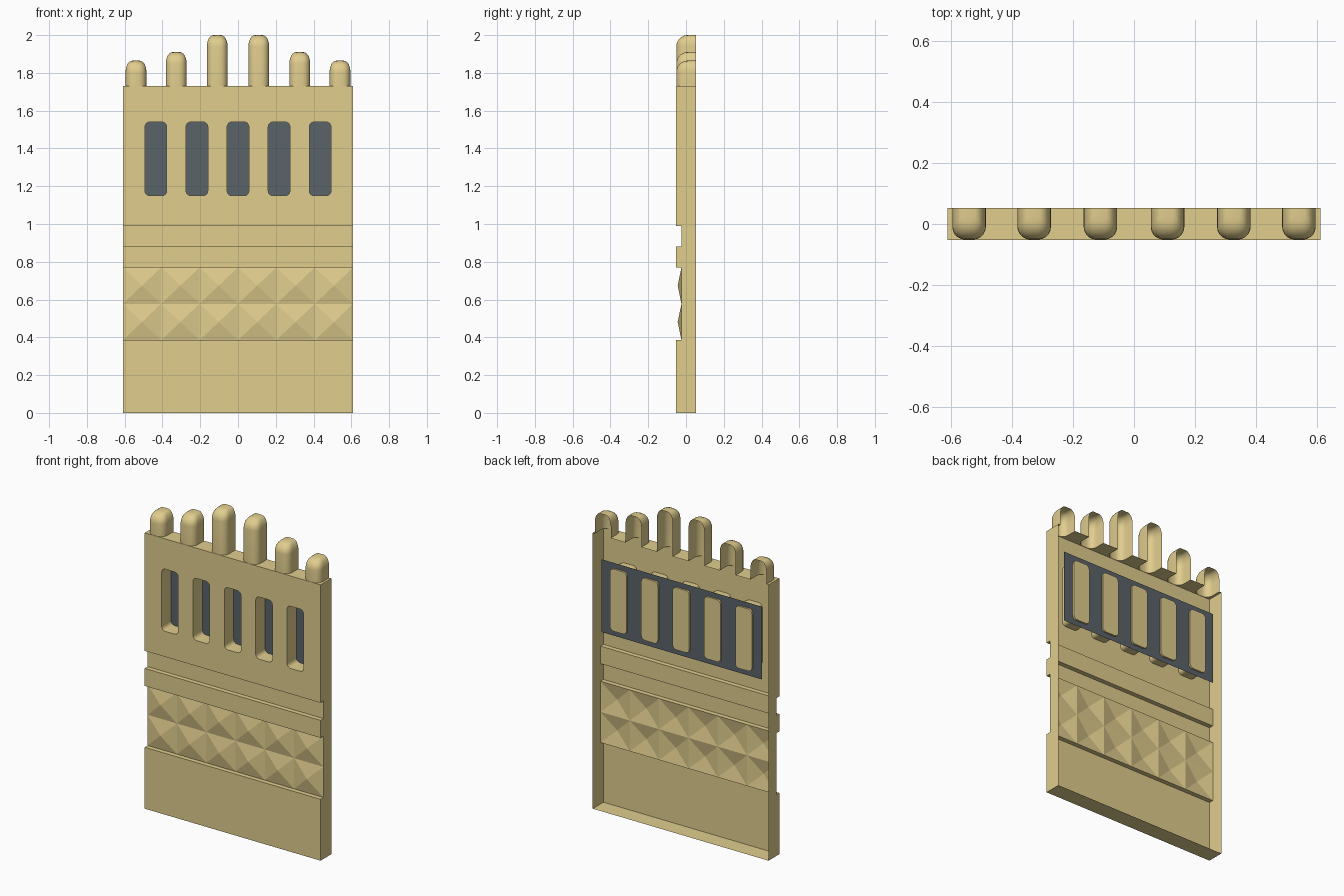
import bpy, bmesh
from math import sin, cos, pi, radians

if "Cube" in bpy.data.objects:
    bpy.data.objects.remove(bpy.data.objects["Cube"])

W, D = 0.61, 0.053          # half width, half depth
REC = -0.024                # depth of recessed bands
TOP = 1.73
SLOT_Z = (1.15, 1.54)
SLOTS = [i * 0.2175 for i in range(-2, 3)]
FINGERS = [(-0.54, 1.865), (-0.327, 1.91), (-0.11, 2.0),
           (0.11, 2.0), (0.327, 1.91), (0.54, 1.865)]


def material(name, rgb):
    m = bpy.data.materials.new(name)
    m.diffuse_color = (*rgb, 1)
    m.use_nodes = True
    m.node_tree.nodes["Principled BSDF"].inputs["Base Color"].default_value = m.diffuse_color
    return m


GOLD = material("gold", (0.75, 0.61, 0.27))
BLACK = material("black", (0.10, 0.125, 0.14))


def finish(bm, name, mat, smooth=False):
    """Turn the open shell's normals to the front and make the object."""
    bmesh.ops.remove_doubles(bm, verts=bm.verts, dist=1e-5)
    bmesh.ops.recalc_face_normals(bm, faces=bm.faces)
    if sum(f.normal.y * f.calc_area() for f in bm.faces) > 0:
        bmesh.ops.reverse_faces(bm, faces=bm.faces)
    me = bpy.data.meshes.new(name)
    bm.to_mesh(me)
    bm.free()
    me.materials.append(mat)
    ob = bpy.data.objects.new(name, me)
    bpy.context.collection.objects.link(ob)
    if smooth:
        bpy.ops.object.select_all(action='DESELECT')
        ob.select_set(True)
        bpy.context.view_layer.objects.active = ob
        bpy.ops.object.shade_smooth_by_angle(angle=radians(35))
    return ob


def face(bm, pts):
    return bm.faces.new([bm.verts.new(p) for p in pts])


def slot_outline(cx, hw=0.0575, r=0.025, n=4):
    z0, z1 = SLOT_Z
    corners = [(cx + hw - r, z1 - r), (cx - hw + r, z1 - r),
               (cx - hw + r, z0 + r), (cx + hw - r, z0 + r)]
    return [(x + r * cos((k + i / n) * pi / 2), z + r * sin((k + i / n) * pi / 2))
            for k, (x, z) in enumerate(corners) for i in range(n + 1)]


def finger_outline(cx, side=0.0, front=0.0, n=5):
    """U-shaped plan of a finger, open at the back."""
    hw, yf, r = 0.055 - side, -D + 0.002 + front, 0.042 - side * 0.7
    left = [(-hw + r * (1 - cos(a)), yf + r * (1 - sin(a)))
            for a in (i * pi / 2 / n for i in range(n + 1))]
    pts = [(-hw, D)] + left + [(-x, y) for x, y in reversed(left)] + [(hw, D)]
    return [(cx + x, y) for x, y in pts]


# Panel shell: stepped profile swept across the width, open at the back
bm = bmesh.new()
prof = [(D, 0), (-D, 0), (-D, 0.385), (REC, 0.385), (REC, 0.77), (-D, 0.77),
        (-D, 0.88), (REC, 0.88), (REC, 0.99), (-D, 0.99), (-D, TOP)]
for i, ((y0, z0), (y1, z1)) in enumerate(zip(prof, prof[1:])):
    if i in (3, 9):          # faceted band and slotted sheet are made below
        continue
    face(bm, [(-W, y0, z0), (W, y0, z0), (W, y1, z1), (-W, y1, z1)])
for x in (-W, W):
    face(bm, [(x, y, z) for y, z in prof + [(D, TOP)]])

# Top ledge with a U-shaped opening under each finger
ledge = [(-W, -D), (-W, D)]
for cx, _ in FINGERS:
    ledge += finger_outline(cx)
ledge += [(W, D), (W, -D)]
face(bm, [(x, y, TOP) for x, y in ledge])

# Upper front sheet with slot holes
edges = []
for loop in [[(-W, 0.99), (W, 0.99), (W, TOP), (-W, TOP)]] + [slot_outline(c) for c in SLOTS]:
    vs = [bm.verts.new((x, -D, z)) for x, z in loop]
    edges += [bm.edges.new((vs[i - 1], vs[i])) for i in range(len(vs))]
bmesh.ops.triangle_fill(bm, edges=edges, use_beauty=True, normal=(0, -1, 0))
finish(bm, "panel_shell", GOLD)

# Faceted band: two rows of shallow pyramids
bm = bmesh.new()
cols, z_rows = 6, (0.385, 0.5775, 0.77)
xs = [-W + 2 * W * i / cols for i in range(cols + 1)]
for z0, z1 in zip(z_rows, z_rows[1:]):
    for x0, x1 in zip(xs, xs[1:]):
        peak = ((x0 + x1) / 2, -0.044, (z0 + z1) / 2)
        c = [(x0, REC, z0), (x1, REC, z0), (x1, REC, z1), (x0, REC, z1)]
        for i in range(4):
            face(bm, [c[i - 1], c[i], peak])
finish(bm, "faceted_band", GOLD)

# Slot pockets: walls running back to a closed floor
for k, c in enumerate(SLOTS):
    bm = bmesh.new()
    o = slot_outline(c)
    for (xa, za), (xb, zb) in zip(o, o[1:] + o[:1]):
        face(bm, [(xa, -D, za), (xb, -D, zb), (xb, D - 0.002, zb), (xa, D - 0.002, za)])
    face(bm, [(x, D - 0.002, z) for x, z in o])
    finish(bm, f"slot_pocket_{k + 1}", GOLD, True)

# Dark backing sheet seen through the slots
bm = bmesh.new()
face(bm, [(-0.557, 0.04, 1.117), (0.557, 0.04, 1.117), (0.557, 0.04, 1.573), (-0.557, 0.04, 1.573)])
finish(bm, "dark_backing", BLACK)

# Rounded hollow fingers along the top
for k, (cx, zt) in enumerate(FINGERS):
    bm = bmesh.new()
    rings = [(TOP, 0, 0)]
    for i in range(7):
        a = i / 6 * pi / 2
        rings.append((zt - 0.06 + 0.06 * sin(a), 0.036 * (1 - cos(a)), 0.06 * (1 - cos(a))))
    loops = [[(x, y, z) for x, y in finger_outline(cx, s, f)] for z, s, f in rings]
    for lo, hi in zip(loops, loops[1:]):
        for j in range(len(lo) - 1):
            face(bm, [lo[j], lo[j + 1], hi[j + 1], hi[j]])
    face(bm, loops[-1])
    finish(bm, f"finger_{k + 1}", GOLD, True)
